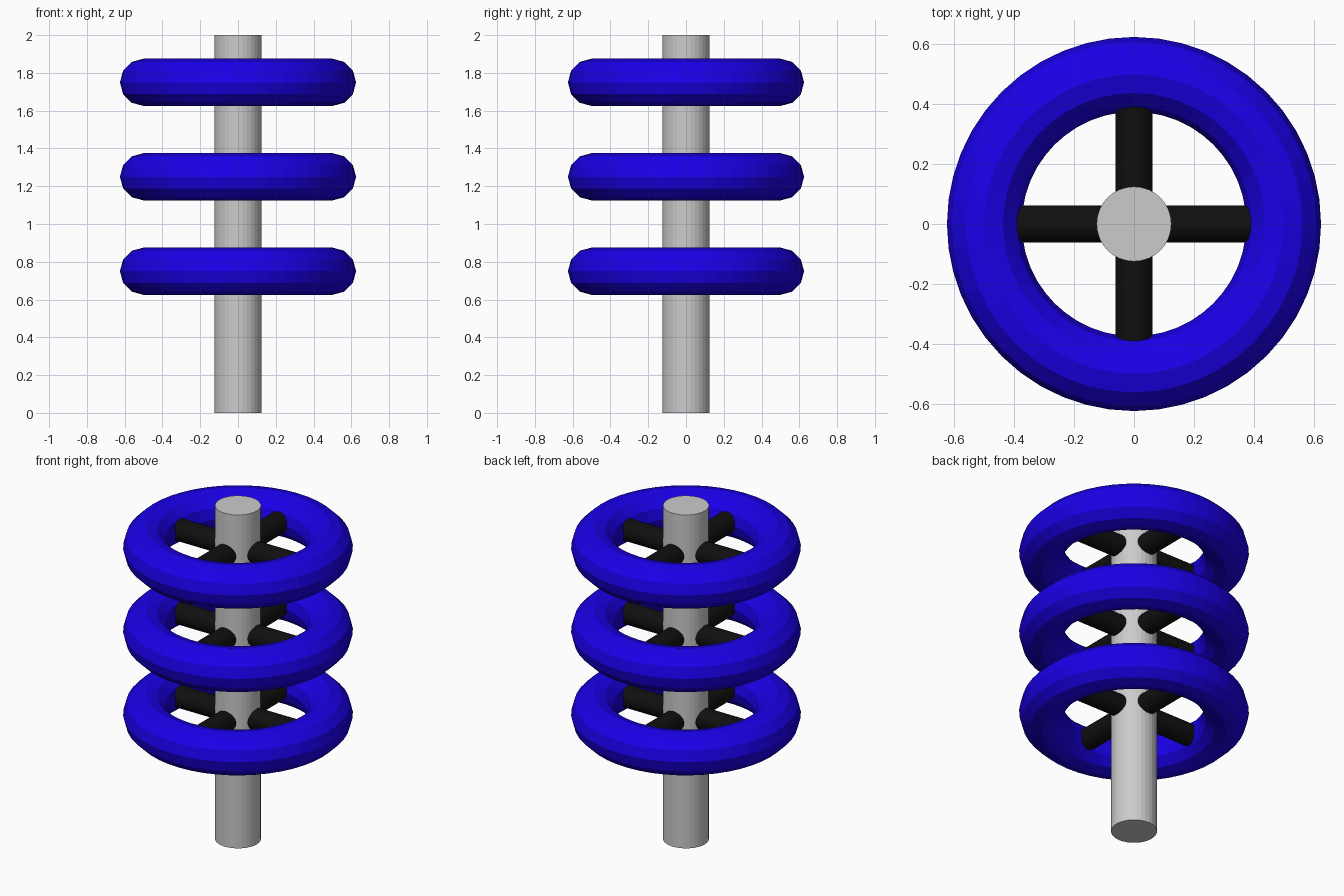
import bpy
from math import pi

if "Cube" in bpy.data.objects:
    bpy.data.objects.remove(bpy.data.objects["Cube"])


def material(name, color):
    m = bpy.data.materials.new(name)
    m.diffuse_color = color
    m.use_nodes = True
    m.node_tree.nodes["Principled BSDF"].inputs["Base Color"].default_value = m.diffuse_color
    return m


blue = material("blue", (0.01, 0.0, 0.8, 1))
black = material("black", (0.005, 0.005, 0.005, 1))


def cylinder(name, radius, length, location, rotation=(0, 0, 0), mat=None):
    bpy.ops.mesh.primitive_cylinder_add(vertices=32, radius=radius, depth=length,
                                        location=location, rotation=rotation)
    ob = bpy.context.object
    ob.name = name
    if mat:
        ob.data.materials.append(mat)
    return ob


# Central post
cylinder("post", 0.125, 2.0, (0, 0, 1))

# Three rings, each held by two crossing spokes
for i, z in enumerate((0.75, 1.25, 1.75), 1):
    bpy.ops.mesh.primitive_torus_add(major_radius=0.5, minor_radius=0.125,
                                     major_segments=48, minor_segments=12,
                                     location=(0, 0, z))
    ring = bpy.context.object
    ring.name = f"ring_{i}"
    ring.data.materials.append(blue)
    cylinder(f"spoke_x_{i}", 0.0625, 1.0, (0, 0, z), (0, pi / 2, 0), black)
    cylinder(f"spoke_y_{i}", 0.0625, 1.0, (0, 0, z), (pi / 2, 0, 0), black)
